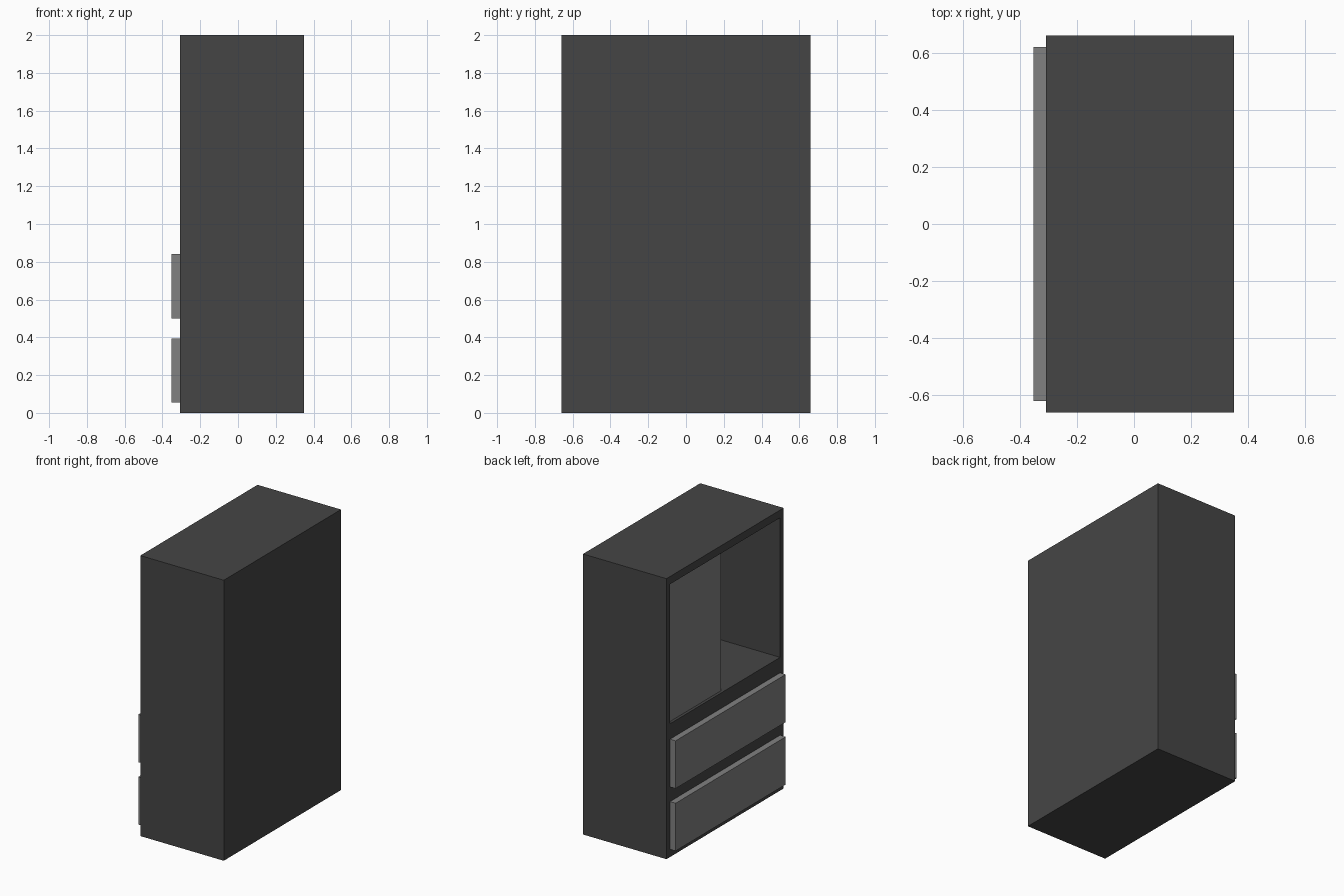
import bpy, bmesh

if "Cube" in bpy.data.objects:
    bpy.data.objects.remove(bpy.data.objects["Cube"])


def material(name, v):
    m = bpy.data.materials.new(name)
    m.diffuse_color = (v, v, v, 1)
    m.use_nodes = True
    m.node_tree.nodes["Principled BSDF"].inputs["Base Color"].default_value = m.diffuse_color
    return m


def box(name, lo, hi, mat=None):
    bm = bmesh.new()
    bmesh.ops.create_cube(bm, size=1)
    for v in bm.verts:
        for i in range(3):
            v.co[i] = hi[i] if v.co[i] > 0 else lo[i]
    me = bpy.data.meshes.new(name)
    bm.to_mesh(me)
    bm.free()
    ob = bpy.data.objects.new(name, me)
    bpy.context.collection.objects.link(ob)
    if mat:
        me.materials.append(mat)
    return ob


dark = material("dark_grey", 0.06)
light = material("mid_grey", 0.22)
FRONT, BACK, HALF, INNER = -0.308, 0.35, 0.66, 0.62

# cabinet body with an open upper compartment on the -x side
body = box("cabinet_body", (FRONT, -HALF, 0), (BACK, HALF, 2), dark)
cutter = box("compartment_cutter", (FRONT - 0.1, -INNER, 0.95), (BACK - 0.04, INNER, 1.945), dark)
cutter.hide_render = True
cutter.hide_set(True)
cutter.display_type = 'WIRE'
mod = body.modifiers.new("compartment", 'BOOLEAN')
mod.operation = 'DIFFERENCE'
mod.solver = 'EXACT'
mod.object = cutter
bpy.context.view_layer.objects.active = body
bpy.ops.object.modifier_apply(modifier=mod.name)
bpy.data.objects.remove(cutter)

# sliding door covering half of the compartment, slightly recessed
box("sliding_door", (FRONT + 0.02, 0.015, 0.95), (FRONT + 0.06, INNER, 1.945), light)

# two drawer fronts
for name, z in (("lower_drawer", 0.055), ("upper_drawer", 0.50)):
    box(name, (-0.352, -INNER, z), (FRONT, INNER, z + 0.34), light)
